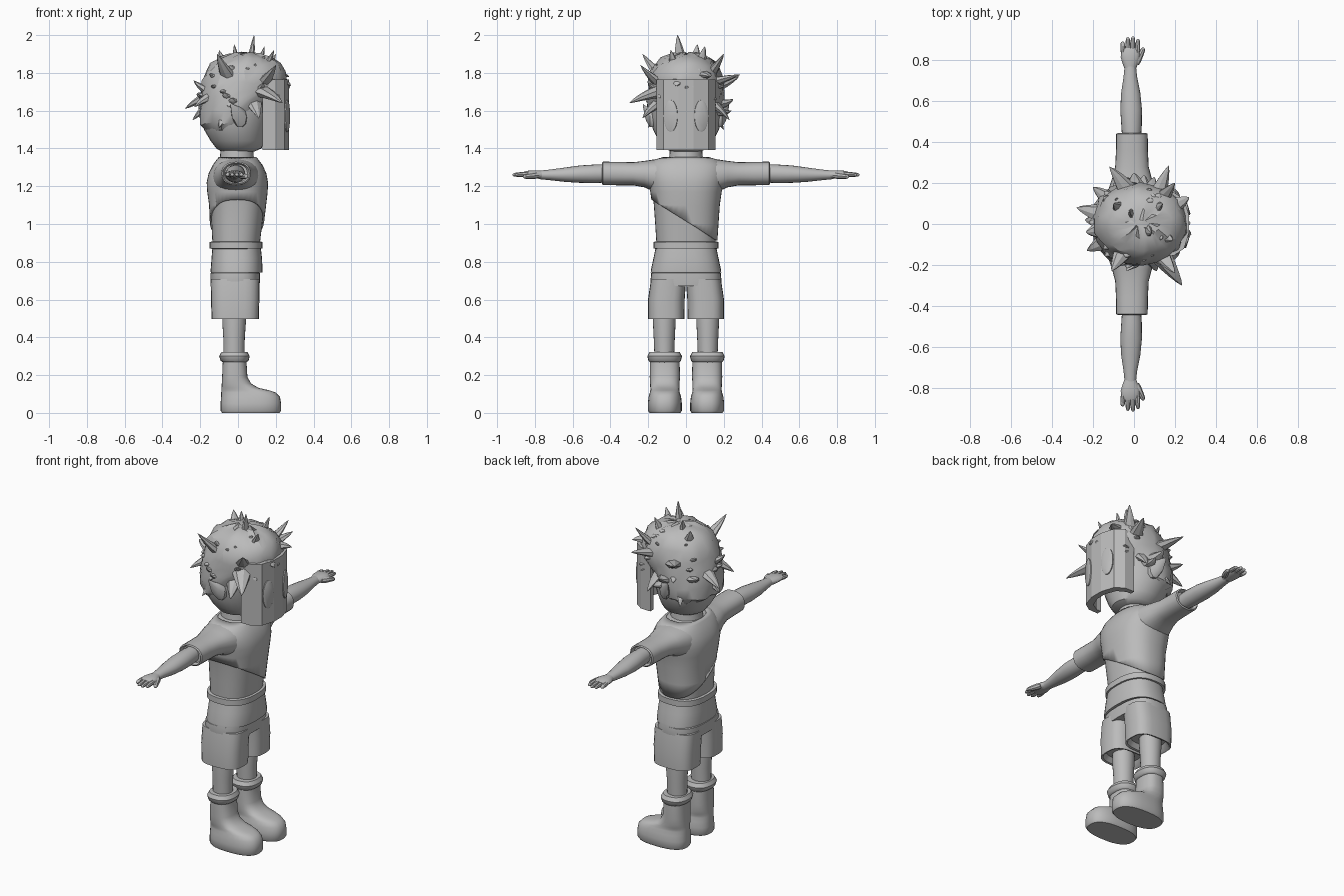
import bpy, bmesh, math, random
from mathutils import Vector as V

random.seed(4)
X, Y, Z = V((1, 0, 0)), V((0, 1, 0)), V((0, 0, 1))
grey = bpy.data.materials.new("plain grey")
grey.diffuse_color = (0.5, 0.5, 0.5, 1)


def finish(name, bm, angle=40):
    bmesh.ops.recalc_face_normals(bm, faces=bm.faces)
    me = bpy.data.meshes.new(name)
    bm.to_mesh(me)
    bm.free()
    me.materials.append(grey)
    ob = bpy.data.objects.new(name, me)
    bpy.context.collection.objects.link(ob)
    bpy.ops.object.select_all(action='DESELECT')
    ob.select_set(True)
    bpy.context.view_layer.objects.active = ob
    if angle:
        bpy.ops.object.shade_smooth_by_angle(angle=math.radians(angle))
    return ob


def loft(bm, rings, u=X, v=Y, n=24, p=2.0, caps=True):
    """Skin rings of (centre, radius_u, radius_v) with a superellipse section."""
    loops = []
    for c, ru, rv in rings:
        loop = []
        for i in range(n):
            a = 2 * math.pi * i / n
            cu, cv = math.cos(a), math.sin(a)
            pu = math.copysign(abs(cu) ** (2 / p), cu)
            pv = math.copysign(abs(cv) ** (2 / p), cv)
            loop.append(bm.verts.new(V(c) + u * ru * pu + v * rv * pv))
        loops.append(loop)
    for a, b in zip(loops, loops[1:]):
        for i in range(n):
            bm.faces.new((a[i], a[(i + 1) % n], b[(i + 1) % n], b[i]))
    if caps:
        bm.faces.new(loops[0])
        bm.faces.new(loops[-1])


def stack(rows, y=0):
    """Rows of z, x back, x front, half width in y."""
    return [((((a + b) / 2), y, z), (b - a) / 2, w) for z, a, b, w in rows]


def part(name, rings, **kw):
    bm = bmesh.new()
    loft(bm, rings, **kw)
    return finish(name, bm)


def tube(bm, a, b, r0, r1, flat=1.0, n=8):
    """Rounded finger-like tube from a to b."""
    a, b = V(a), V(b)
    d = (b - a).normalized()
    u = d.cross(Z).normalized()
    v = u.cross(d)
    rings = [(a.lerp(b, t), (r0 + (r1 - r0) * t) * s, (r0 + (r1 - r0) * t) * s * flat)
             for t, s in ((0, .8), (.2, 1), (.55, 1), (.85, .9), (.96, .6), (1, .2))]
    loft(bm, rings, u, v, n)


# Legs, boots, shorts, arms and hands on both sides
for s, side in ((1, "left"), (-1, "right")):
    part(side + "_boot", stack([(0, -.085, .22, .082), (.012, -.092, .228, .09), (.05, -.092, .228, .09),
                                (.085, -.09, .222, .086), (.108, -.089, .2, .079), (.12, -.088, .165, .077),
                                (.132, -.087, .11, .077), (.155, -.086, .07, .078), (.19, -.084, .05, .08),
                                (.285, -.08, .044, .078)], s * .112), p=2.5, n=32)
    part(side + "_boot_cuff", stack([(.268, -.08, .045, .077), (.276, -.092, .056, .086), (.3, -.1, .062, .092),
                                     (.322, -.088, .05, .08), (.322, -.07, .035, .06)], s * .113), p=2.4)
    part(side + "_leg", stack([(.3, -.078, .034, .052), (.4, -.078, .036, .056), (.48, -.083, .042, .06),
                               (.53, -.083, .042, .06)], s * .115))
    part(side + "_shorts_leg", stack([(.53, -.11, .08, .07), (.5, -.13, .1, .085), (.497, -.14, .11, .096),
                                      (.6, -.143, .113, .097), (.7, -.146, .116, .096)], s * .104)[:4]
         + [((-.015, s * .092, .71), .13, .093)], p=3)
    # Sleeve and forearm run along y
    part(side + "_sleeve", [((-.01, s * y, z), rx, rz) for y, z, rx, rz in
                            ((.08, 1.245, .13, .1), (.16, 1.255, .118, .088), (.22, 1.264, .098, .07),
                             (.28, 1.266, .082, .061), (.36, 1.267, .078, .062), (.44, 1.268, .077, .062),
                             (.445, 1.268, .07, .055), (.425, 1.268, .06, .048))], u=X, v=Z, p=2.3)
    part(side + "_arm", [((x, s * y, z), rx, rz) for y, x, z, rx, rz in
                         ((.41, -.012, 1.267, .045, .047), (.48, -.012, 1.266, .05, .049),
                          (.56, -.014, 1.264, .053, .046), (.64, -.016, 1.261, .047, .038),
                          (.72, -.018, 1.26, .033, .028), (.78, -.018, 1.26, .027, .022))], u=X, v=Z, n=20)
    bm = bmesh.new()
    loft(bm, [((x, s * y, z), rx, rz) for y, x, z, rx, rz in
              ((.755, -.018, 1.26, .026, .022), (.785, -.018, 1.262, .038, .022), (.815, -.018, 1.264, .047, .02),
               (.845, -.019, 1.264, .045, .017), (.862, -.02, 1.263, .036, .012))], u=X, v=Z, n=16)
    for x, y in ((-.056, .892), (-.03, .914), (-.005, .918), (.02, .905)):
        tube(bm, (x * .9 - .002, s * .835, 1.264), (x, s * y, 1.26), .0135, .011)
    tube(bm, (.01, s * .785, 1.258), (.048, s * .862, 1.25), .019, .012)
    finish(side + "_hand", bm)
    # Pointed ear
    part(side + "_ear", [((x, s * y, z), rx, rz) for x, y, z, rx, rz in
                         ((.02, .16, 1.56, .03, .05), (.01, .19, 1.565, .035, .055),
                          (-.01, .212, 1.585, .025, .04), (-.035, .228, 1.63, .005, .008))], u=X, v=Z, n=10)

part("shorts_hips", stack([(.672, -.144, .114, .183), (.7, -.146, .116, .188), (.74, -.146, .116, .184),
                           (.75, -.13, .1, .17)]), p=2.8, n=32)
part("shirt_hem", stack([(.75, -.13, .115, .17), (.742, -.144, .129, .187), (.755, -.145, .13, .186),
                         (.82, -.14, .127, .172), (.88, -.135, .12, .16)]), p=2.5, n=32)
part("belt", stack([(.868, -.13, .11, .155), (.87, -.15, .13, .172), (.905, -.15, .13, .172),
                    (.908, -.13, .11, .155)]), p=2.5, n=32)

# Torso, with an overlapping top layer cut along a diagonal
body = [(.89, -.135, .115, .156), (1.0, -.14, .128, .163), (1.1, -.144, .14, .17), (1.17, -.154, .148, .18),
        (1.22, -.157, .15, .192), (1.27, -.146, .141, .2), (1.31, -.124, .12, .19),
        (1.337, -.105, .1, .16), (1.352, -.092, .088, .11)]
part("torso", stack(body), p=2.4, n=40)
bm = bmesh.new()
loft(bm, stack([(z + (.003 if z > 1.3 else 0), a - .009, b + .009, w + .009) for z, a, b, w in body]),
     n=40, p=2.4, caps=False)
bmesh.ops.bisect_plane(bm, geom=bm.verts[:] + bm.edges[:] + bm.faces[:], plane_co=(0, 0, 1.015),
                       plane_no=(0, .62, 1), clear_inner=True)
jacket = finish("diagonal_top_layer", bm)
mod = jacket.modifiers.new("thickness", 'SOLIDIFY')
mod.thickness = .012
part("neck", stack([(1.32, -.1, .09, .095), (1.36, -.095, .083, .088), (1.43, -.09, .08, .085)]))

# Head and hair cap
part("head", stack([(1.385, -.09, .09, .08), (1.4, -.115, .125, .115), (1.44, -.145, .14, .145),
                    (1.5, -.18, .155, .175), (1.56, -.198, .17, .188), (1.65, -.2, .19, .192),
                    (1.75, -.18, .2, .18)]), n=28)
bm = bmesh.new()
loft(bm, stack([(1.5, -.165, .04, .165), (1.53, -.2, .09, .192), (1.6, -.207, .14, .2), (1.66, -.205, .2, .203),
                (1.7, -.2, .245, .203), (1.75, -.19, .26, .2), (1.8, -.172, .255, .188), (1.845, -.14, .23, .165),
                (1.88, -.1, .185, .125), (1.9, -.04, .12, .07), (1.905, 0, .07, .02)]), n=28)
for v in bm.verts:
    v.co += V([random.uniform(-.009, .009) for _ in range(3)])
finish("hair_cap", bm, 30)

# Hair spikes: curved flattened cones pointing at each tip
bm = bmesh.new()
centre = V((.03, 0, 1.69))


def spike(tip, r, bend):
    tip = V(tip)
    d = tip - centre
    k = 1 / math.sqrt((d.x / .225) ** 2 + (d.y / .2) ** 2 + (d.z / .215) ** 2)
    base = centre + d * min(k, .95) * .88 - bend * .5
    mid = centre.lerp(tip, .5 + .5 * min(k, .95)) - bend * .35
    axis = (tip - base).normalized()
    u = axis.cross(Z if abs(axis.z) < .9 else X).normalized()
    v = u.cross(axis)
    rings = []
    for t in (0, .3, .6, .85, 1):
        c = base * (1 - t) ** 2 + mid * 2 * t * (1 - t) + tip * t * t
        w = r * (1 - t) ** .8 + .001
        rings.append((c, w, w * .6))
    loft(bm, rings, u, v, 7)


up, down = V((0, 0, .07)), V((0, 0, -.07))
for tip, r, bend in (((.085, -.045, 2.0), .04, up), ((-.12, .28, 1.78), .05, V((-.05, 0, .03))),
                     ((.235, -.3, 1.64), .055, down), ((.2, -.24, 1.84), .045, up),
                     ((-.28, .08, 1.61), .05, down), ((-.235, -.04, 1.76), .045, up),
                     ((-.11, -.23, 1.9), .05, up), ((-.02, .06, 1.95), .04, up), ((.14, .1, 1.94), .04, up),
                     ((.2, .2, 1.9), .045, up), ((.17, .285, 1.79), .05, V((0, .06, 0))),
                     ((0, .25, 1.66), .05, up), ((.05, .24, 1.6), .04, up), ((.27, .13, 1.78), .045, down),
                     ((.28, -.05, 1.73), .045, down), ((.27, .04, 1.72), .045, down),
                     ((-.02, -.22, 1.59), .05, up), ((-.1, .2, 1.5), .045, down), ((-.1, -.2, 1.51), .045, down),
                     ((.11, -.23, 1.56), .045, down), ((-.24, .02, 1.55), .05, down),
                     ((-.1, .1, 1.92), .045, up), ((.19, -.08, 1.92), .04, up), ((.1, .23, 1.55), .04, down),
                     ((-.23, -.13, 1.62), .045, down), ((-.2, .18, 1.68), .045, up)):
    spike(tip, r, bend)
# Short tufts scattered over the cap
for i in range(34):
    a, h = random.uniform(0, 2 * math.pi), random.uniform(-.35, .95)
    q = math.sqrt(1 - h * h)
    tip = centre + V((.25 * q * math.cos(a), .225 * q * math.sin(a), .235 * h))
    spike(tip, random.uniform(.025, .04), V((0, 0, random.uniform(-.05, .05))))
finish("hair_spikes", bm, 30)

# Faceted face mask: a bent plate
half = [(.13, .157), (.195, .155), (.245, .12), (.27, .04)]
outer = half + [(x, -y) for x, y in reversed(half)]
inner = [(x - .035, y * .82) for x, y in outer]
inner[0], inner[-1] = (.13, .128), (.13, -.128)
bm = bmesh.new()
lo = [[bm.verts.new((x, y, 1.393)) for x, y in row] for row in (outer, inner)]
hi = [[bm.verts.new((x, y, 1.765)) for x, y in row] for row in (outer, inner)]
for i in range(len(outer) - 1):
    j = i + 1
    for q in ((lo[0][i], lo[0][j], hi[0][j], hi[0][i]), (lo[1][i], lo[1][j], hi[1][j], hi[1][i]),
              (lo[0][i], lo[0][j], lo[1][j], lo[1][i]), (hi[0][i], hi[0][j], hi[1][j], hi[1][i])):
        bm.faces.new(q)
for i in (0, -1):
    bm.faces.new((lo[0][i], hi[0][i], hi[1][i], lo[1][i]))
finish("face_mask", bm, 0)

# Oval eye plates on the two front facets
for s, side in ((1, "left"), (-1, "right")):
    along = V((-.025, s * .08, 0)).normalized()
    out = V((.08, s * .025, 0)).normalized()
    c = V((.2575, s * .08, 1.572))
    part(side + "_eye", [(c, .038, .084), (c + out * .006, .038, .084), (c + out * .009, .032, .077)],
         u=along, v=Z, n=28)
